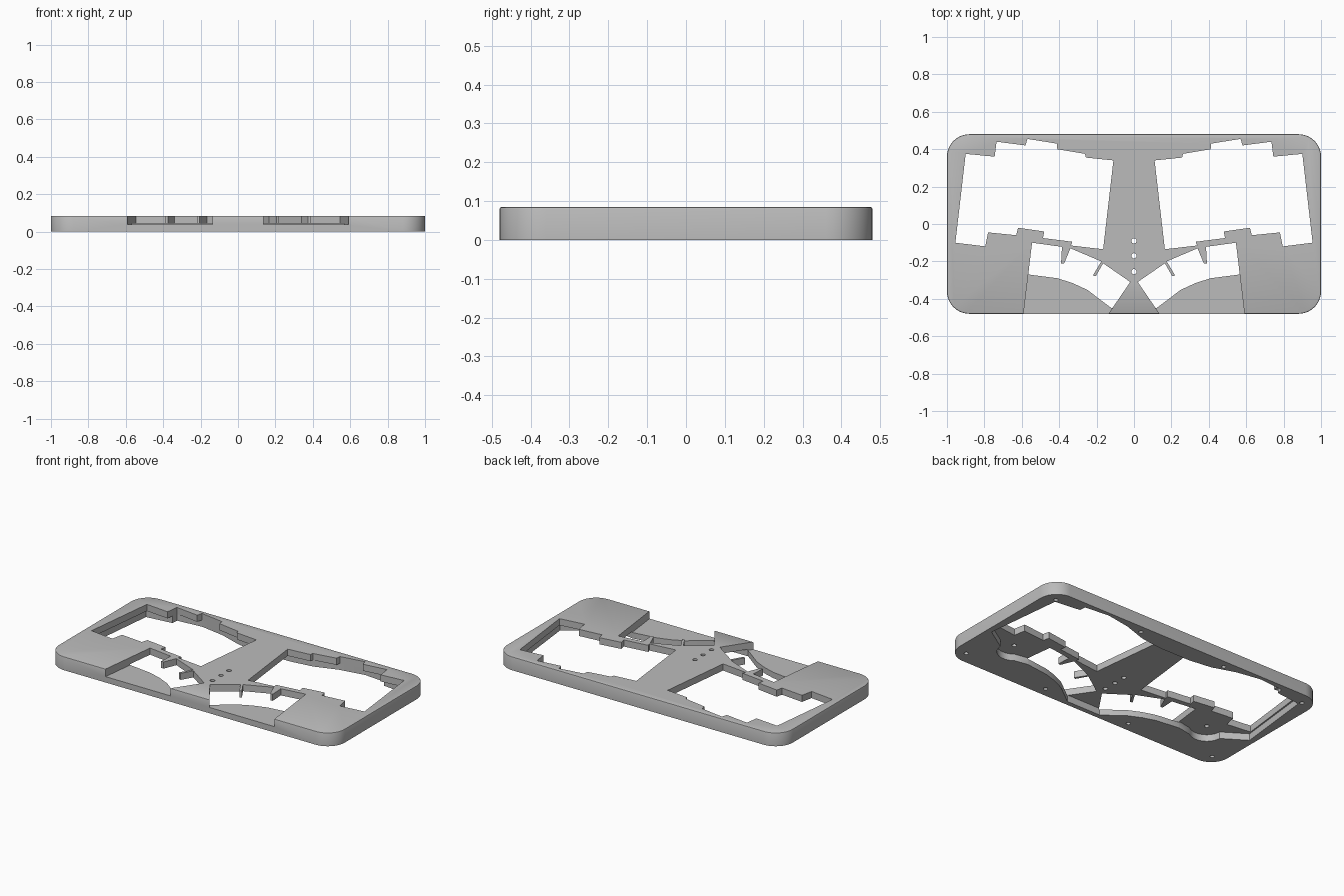
import bpy, bmesh, math
from mathutils import Matrix

cube = bpy.data.objects.get("Cube")
if cube:
    bpy.data.objects.remove(cube, do_unlink=True)

WIDTH, DEPTH, HEIGHT = 2.0, 0.96, 0.085
FLOOR, CEILING = 0.037, 0.043      # thumb ledge top, underside pocket depth


def link(name, bm):
    bmesh.ops.recalc_face_normals(bm, faces=bm.faces)
    mesh = bpy.data.meshes.new(name)
    bm.to_mesh(mesh)
    bm.free()
    obj = bpy.data.objects.new(name, mesh)
    bpy.context.collection.objects.link(obj)
    return obj


def add_prism(bm, outline, low, high):
    face = bm.faces.new([bm.verts.new((x, y, low)) for x, y in outline])
    result = bmesh.ops.extrude_face_region(bm, geom=[face])
    verts = [v for v in result["geom"] if isinstance(v, bmesh.types.BMVert)]
    bmesh.ops.translate(bm, verts=verts, vec=(0, 0, high - low))


def add_hole(bm, x, y, radius, low, high):
    bmesh.ops.create_cone(bm, cap_ends=True, segments=16, radius1=radius, radius2=radius,
                          depth=high - low, matrix=Matrix.Translation((x, y, (low + high) / 2)))


def flip(outline):
    return [(-x, y) for x, y in reversed(outline)]


def rounded_rectangle(width, depth, radius, steps):
    points = []
    for corner, (sx, sy) in enumerate([(1, 1), (-1, 1), (-1, -1), (1, -1)]):
        for i in range(steps + 1):
            angle = (corner + i / steps) * math.pi / 2
            points.append((sx * (width / 2 - radius) + radius * math.cos(angle),
                           sy * (depth / 2 - radius) + radius * math.sin(angle)))
    return points


# Stepped key opening on the left half
key_outline = [(.11, .34), (.257, .355), (.262, .375), (.41, .40), (.413, .43), (.57, .455),
               (.58, .42), (.735, .44), (.745, .36), (.90, .375), (.955, -.10), (.795, -.12),
               (.78, -.045), (.63, -.06), (.62, -.02), (.48, -.04), (.487, -.075),
               (.33, -.095), (.337, -.115), (.165, -.135)]

# Thumb opening with two pointed teeth, open at the front edge
thumb_outline = [(.593, -.5), (.545, -.10), (.385, -.122), (.39, -.21), (.373, -.21),
                 (.34, -.13), (.175, -.20), (.22, -.275), (.205, -.28), (.165, -.21),
                 (.02, -.31), (.15, -.5)]

# Underside pocket: curved front wall, a round bay beside each thumb opening
pocket_half = [(.12, -.45), (.25, -.352), (.33, -.315), (.41, -.29), (.565, -.27)]
for step in range(9):
    angle = math.radians(-130 + step * 16)
    pocket_half.append((.72 + .1 * math.cos(angle), -.21 + .1 * math.sin(angle)))
pocket_half += [(.965, -.12), (.91, .38), (.74, .40), (.735, .442), (.57, .457),
                (.41, .43), (.26, .38), (.11, .36)]

# Case body with a softened top rim
bm = bmesh.new()
add_prism(bm, rounded_rectangle(WIDTH, DEPTH, .12, 10), 0, HEIGHT)
rim = [e for e in bm.edges if all(v.co.z > HEIGHT / 2 for v in e.verts)]
bmesh.ops.bevel(bm, geom=rim, offset=.006, segments=2, affect='EDGES', profile=.5)
case = link("keyboard_case", bm)

# Cutters
cutters = []


def cutter(name, outlines, low, high):
    bm = bmesh.new()
    for outline in outlines:
        add_prism(bm, outline, low, high)
    cutters.append(link(name, bm))


cutter("pocket_cutter", [pocket_half + flip(pocket_half)], -.05, CEILING)
cutter("thumb_cutter", [thumb_outline, flip(thumb_outline)], FLOOR, .2)
cutter("key_cutter", [key_outline, flip(key_outline)], -.1, .2)

bm = bmesh.new()
for y in (-.09, -.17, -.255):
    add_hole(bm, 0, y, .014, -.02, .2)
for side in (-1, 1):
    add_hole(bm, side * .72, -.21, .014, .02, .065)
    for x, y in ((.92, .40), (.92, -.40), (.31, -.42), (.31, .43)):
        add_hole(bm, side * x, y, .013, -.02, .03)
cutters.append(link("screw_hole_cutter", bm))

for tool in cutters:
    tool.hide_render = True
    mod = case.modifiers.new(tool.name, 'BOOLEAN')
    mod.operation = 'DIFFERENCE'
    mod.solver = 'EXACT'
    mod.object = tool

# Bake the cuts and discard the cutters
graph = bpy.context.evaluated_depsgraph_get()
baked = bpy.data.meshes.new_from_object(case.evaluated_get(graph))
case.modifiers.clear()
case.data = baked
for tool in cutters:
    bpy.data.objects.remove(tool, do_unlink=True)

# Plain grey plastic
grey = bpy.data.materials.new("grey_plastic")
grey.use_nodes = True
colour = (.5, .5, .5, 1)
grey.diffuse_color = colour
grey.node_tree.nodes["Principled BSDF"].inputs["Base Color"].default_value = colour
case.data.materials.clear()
case.data.materials.append(grey)
for face in case.data.polygons:
    face.material_index = 0

bpy.ops.object.select_all(action='DESELECT')
case.select_set(True)
bpy.context.view_layer.objects.active = case
bpy.ops.object.shade_smooth_by_angle(angle=math.radians(30))
